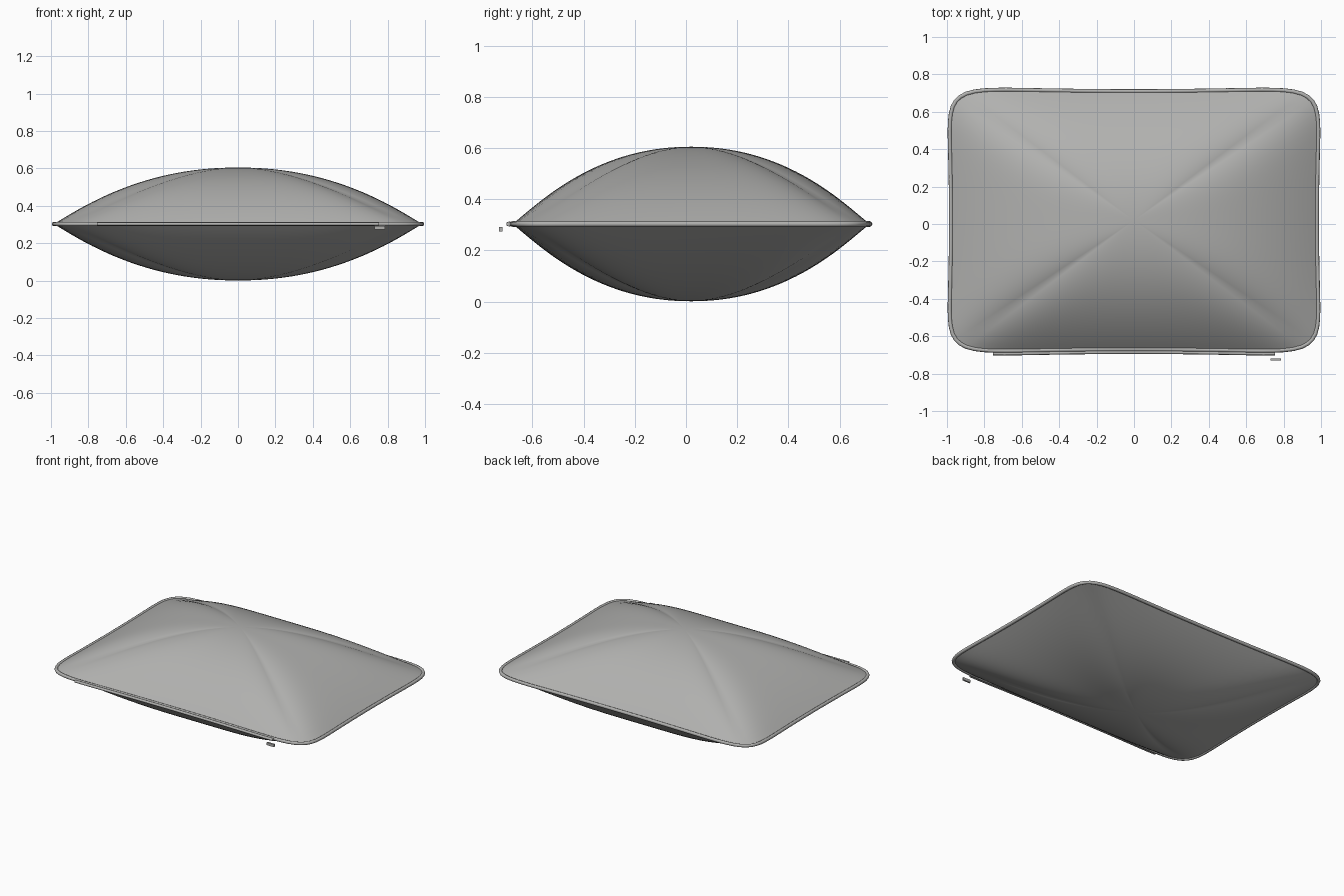
import bpy, bmesh, math
from mathutils import Vector

if "Cube" in bpy.data.objects:
    bpy.data.objects.remove(bpy.data.objects["Cube"], do_unlink=True)

HALF_X, HALF_Y, MID_Z, LOFT, CENTRE_Y = 0.998, 0.71, 0.303, 0.302, 0.02
SIDE, RINGS = 32, 24

fabric = bpy.data.materials.new("grey fabric")
fabric.use_nodes = True
grey = (0.44, 0.44, 0.43, 1)
fabric.diffuse_color = grey
fabric.node_tree.nodes["Principled BSDF"].inputs["Base Color"].default_value = grey


def square_loop():
    """Directions around a unit square, counter-clockwise."""
    steps = [-1 + 2 * i / SIDE for i in range(SIDE)]
    return ([(1, t) for t in steps] + [(-t, 1) for t in steps]
            + [(-1, -t) for t in steps] + [(t, -1) for t in steps])


def outline_point(u, v, r=1.0):
    """Rounded rectangle with slightly drawn-in sides; inner rings are rounder."""
    k = 2.5 + 7.5 * r * r
    n = (abs(u) ** k + abs(v) ** k) ** (1 / k)
    u, v = r * u / n, r * v / n
    pinch = 0.02 * r * r
    x = u * (HALF_X - pinch * (1 - v * v))
    y = v * (HALF_Y - pinch * (1 - u * u))
    return Vector((x, y + CENTRE_Y, MID_Z))


def tube(name, points, radius, cyclic):
    """Round cord following a path."""
    curve = bpy.data.curves.new(name, "CURVE")
    curve.dimensions = "3D"
    curve.bevel_depth = radius
    curve.bevel_resolution = 2
    curve.use_fill_caps = True
    spline = curve.splines.new("POLY")
    spline.points.add(len(points) - 1)
    for p, co in zip(spline.points, points):
        p.co = (*co, 1)
    spline.use_cyclic_u = cyclic
    spline.use_smooth = True
    obj = bpy.data.objects.new(name, curve)
    bpy.context.collection.objects.link(obj)
    curve.materials.append(fabric)


# Cushion body: concentric rings swelling above and below the seam
loop = square_loop()
bm = bmesh.new()
seam = [bm.verts.new(outline_point(u, v)) for u, v in loop]
for sign in (1, -1):
    outer = seam
    for i in range(RINGS - 1, 0, -1):
        r = i / RINGS
        ring = []
        for u, v in loop:
            p = outline_point(u, v, r)
            corner = min(abs(u), abs(v)) ** 4
            p.z += sign * LOFT * (1 - r ** 2.1) * (1 - 0.3 * corner * r * r)
            ring.append(bm.verts.new(p))
        for j in range(len(loop)):
            n = (j + 1) % len(loop)
            bm.faces.new((outer[j], outer[n], ring[n], ring[j]))
        outer = ring
    pole = bm.verts.new((0, CENTRE_Y, MID_Z + sign * LOFT))
    for j in range(len(loop)):
        bm.faces.new((outer[j], outer[(j + 1) % len(loop)], pole))
bmesh.ops.recalc_face_normals(bm, faces=bm.faces)
mesh = bpy.data.meshes.new("cushion_body")
bm.to_mesh(mesh)
bm.free()
mesh.materials.append(fabric)
body = bpy.data.objects.new("cushion_body", mesh)
bpy.context.collection.objects.link(body)
bpy.context.view_layer.objects.active = body
body.select_set(True)
bpy.ops.object.shade_smooth_by_angle(angle=math.radians(50))

# Piping around the seam
tube("seam_piping", [outline_point(u, v) for u, v in loop], 0.011, True)

# Zip along the front edge
zip_path = [outline_point(-0.76 + 1.52 * i / 24, -1) + Vector((0, -0.016, 0))
            for i in range(25)]
tube("zip_strip", zip_path, 0.009, False)

# Zip pull tab hanging at the end of the zip
bpy.ops.mesh.primitive_cube_add(size=1, location=(0.757, -0.724, 0.283))
pull = bpy.context.object
pull.name = "zip_pull"
pull.scale = (0.056, 0.012, 0.018)
bevel = pull.modifiers.new("soft_edges", "BEVEL")
bevel.width = 0.003
bevel.segments = 2
pull.data.materials.append(fabric)
